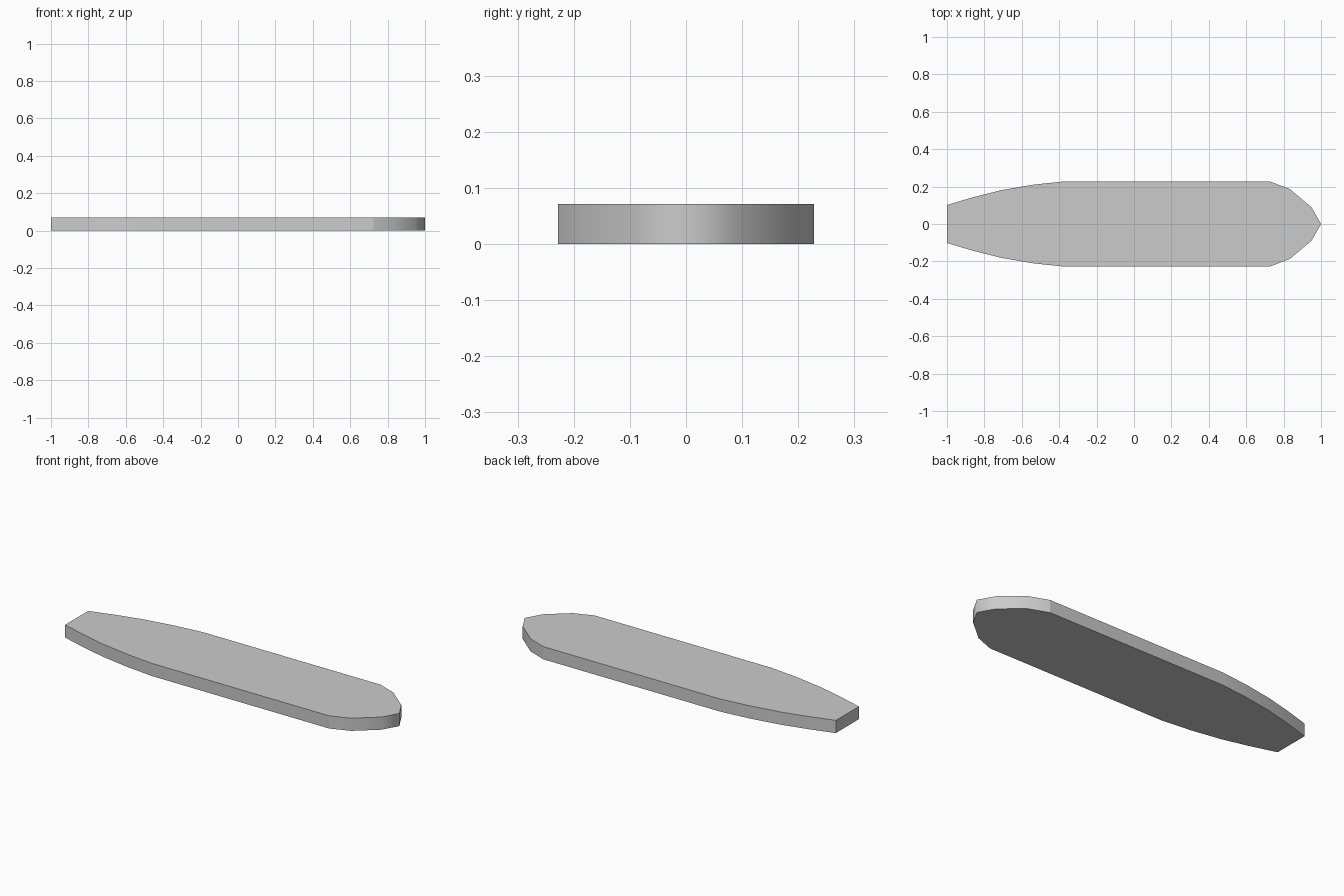
import bpy
import bmesh

if "Cube" in bpy.data.objects:
    bpy.data.objects.remove(bpy.data.objects["Cube"])

HEIGHT = 0.071

# Half outline of the deck, from the square end to the pointed nose
half = [(-1.0, 0.102), (-0.85, 0.146), (-0.71, 0.181), (-0.54, 0.21), (-0.37, 0.228),
        (0.725, 0.228), (0.833, 0.187), (0.95, 0.088), (1.0, 0.0)]
outline = [(x, -y) for x, y in half] + [(x, y) for x, y in reversed(half[:-1])]

# Flat board extruded upward from its underside
bm = bmesh.new()
base = bm.faces.new([bm.verts.new((x, y, 0)) for x, y in outline])
top = bmesh.ops.extrude_face_region(bm, geom=[base], use_keep_orig=True)
bmesh.ops.translate(bm, vec=(0, 0, HEIGHT),
                    verts=[g for g in top["geom"] if isinstance(g, bmesh.types.BMVert)])
bmesh.ops.recalc_face_normals(bm, faces=bm.faces)

# Smooth curved sides; crisp rims, end corners and shoulders
bm.normal_update()
for f in bm.faces:
    f.smooth = abs(f.normal.z) < 0.5
for e in bm.edges:
    a, b = e.verts
    upright = abs(a.co.z - b.co.z) > 0.01
    corner = a.co.x < -0.99 or abs(a.co.x - 0.725) < 0.01
    e.smooth = upright and not corner

mesh = bpy.data.meshes.new("board")
bm.to_mesh(mesh)
bm.free()
board = bpy.data.objects.new("board", mesh)
bpy.context.collection.objects.link(board)
